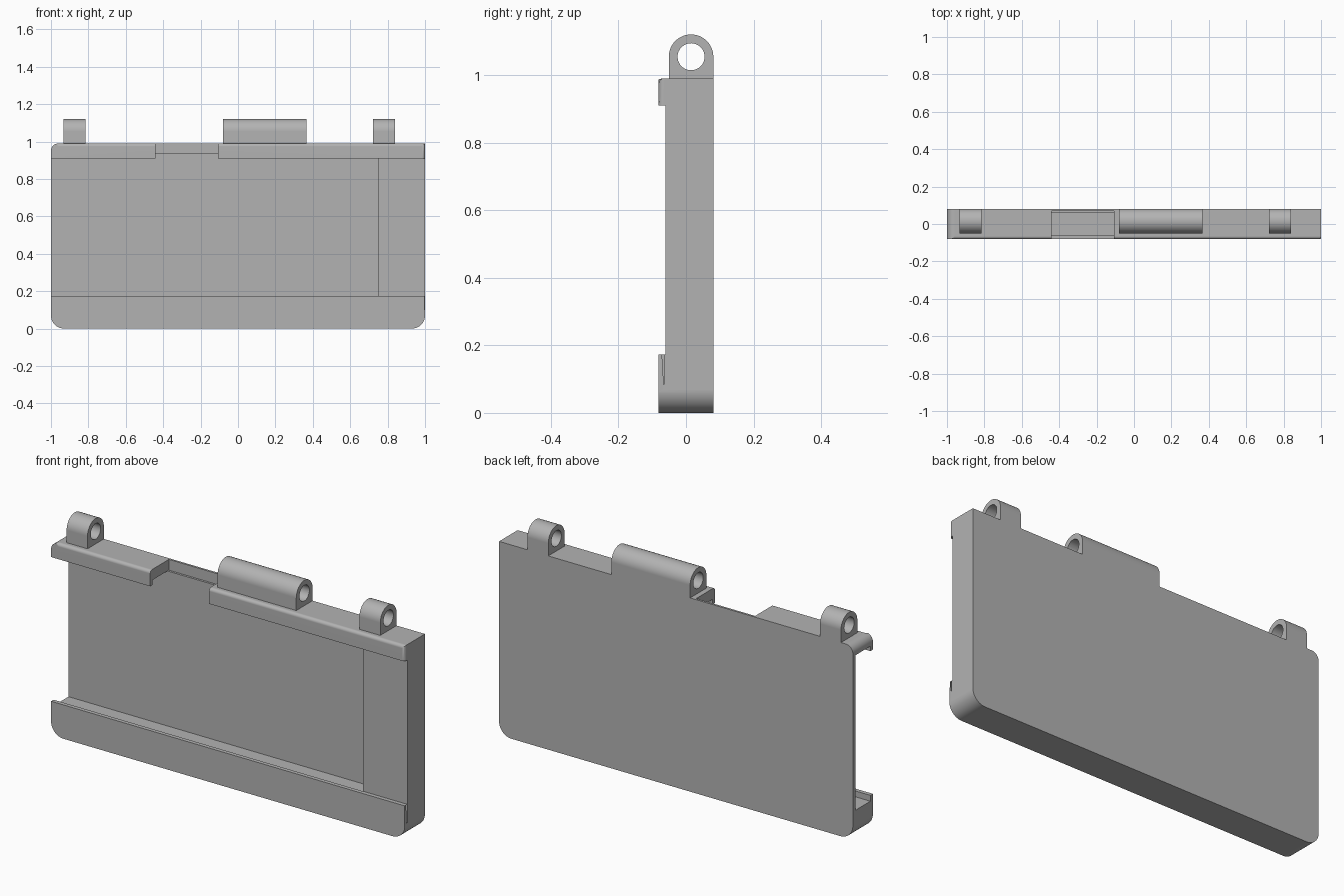
import bpy
import bmesh
from math import sin, cos, pi, radians
from mathutils import Vector

if "Cube" in bpy.data.objects:
    bpy.data.objects.remove(bpy.data.objects["Cube"])

grey = bpy.data.materials.new("plain_grey")
grey.use_nodes = True
grey.diffuse_color = (0.45, 0.45, 0.45, 1)
grey.node_tree.nodes["Principled BSDF"].inputs["Base Color"].default_value = grey.diffuse_color

FRONT, BACK, TOP = -0.081, 0.081, 0.99
LIP = -0.06          # inner face of the rails and face of the end block
PLATE = 0.059        # front face of the back plate


def arc(cx, cz, r, start, end, n):
    """Points of an arc in the XZ (or YZ) plane, angles in degrees."""
    steps = [radians(start + (end - start) * i / n) for i in range(n + 1)]
    return [(cx + r * cos(a), cz + r * sin(a)) for a in steps]


def finish(bm, name):
    bmesh.ops.recalc_face_normals(bm, faces=bm.faces)
    mesh = bpy.data.meshes.new(name)
    bm.to_mesh(mesh)
    bm.free()
    mesh.materials.append(grey)
    obj = bpy.data.objects.new(name, mesh)
    bpy.context.collection.objects.link(obj)
    return obj


def prism(points, vector):
    """Extrude a closed outline along a vector."""
    bm = bmesh.new()
    face = bm.faces.new([bm.verts.new(p) for p in points])
    ext = bmesh.ops.extrude_face_region(bm, geom=[face], use_keep_orig=True)
    moved = [g for g in ext["geom"] if isinstance(g, bmesh.types.BMVert)]
    bmesh.ops.translate(bm, verts=moved, vec=vector)
    bmesh.ops.recalc_face_normals(bm, faces=bm.faces)
    return bm


def box(x0, x1, y0, y1, z0, z1):
    outline = [(x0, y0, z0), (x1, y0, z0), (x1, y0, z1), (x0, y0, z1)]
    return finish(prism(outline, Vector((0, y1 - y0, 0))), "cutter")


def cut(obj, cutter):
    mod = obj.modifiers.new("cut", "BOOLEAN")
    mod.operation, mod.solver, mod.object = "DIFFERENCE", "EXACT", cutter
    bpy.ops.object.select_all(action="DESELECT")
    bpy.context.view_layer.objects.active = obj
    obj.select_set(True)
    bpy.ops.object.modifier_apply(modifier=mod.name)
    bpy.data.objects.remove(cutter)


def smooth(obj):
    bpy.ops.object.select_all(action="DESELECT")
    bpy.context.view_layer.objects.active = obj
    obj.select_set(True)
    bpy.ops.object.shade_smooth_by_angle(angle=radians(30))
    mod = obj.modifiers.new("flat_normals", "WEIGHTED_NORMAL")
    mod.keep_sharp = True


# Tray body: outline with rounded lower corners and one rounded upper corner
R, r = 0.07, 0.04
outline = (arc(-1 + R, R, R, 180, 270, 10) + arc(1 - R, R, R, 270, 360, 10)
           + [(1, TOP)] + arc(-1 + r, TOP - r, r, 90, 180, 8))
bm = prism([(x, FRONT, z) for x, z in outline], Vector((0, BACK - FRONT, 0)))

# Soft front edge along the top and the closed end
soft = []
for e in bm.edges:
    mid = (e.verts[0].co + e.verts[1].co) / 2
    if all(abs(v.co.y - FRONT) < 1e-4 for v in e.verts):
        if mid.z > TOP - 1e-3 or (mid.x > 0.999 and mid.z > R):
            soft.append(e)
bmesh.ops.bevel(bm, geom=soft, offset=0.016, segments=4, profile=0.5, affect="EDGES")
tray = finish(bm, "tray_body")

# Front window between the rails, sliding pocket open at one end, rail notch
cut(tray, box(-1.1, 1.1, -0.2, LIP, 0.173, 0.91))
cut(tray, box(-1.1, 0.75, LIP - 0.0005, PLATE, 0.143, 0.935))
cut(tray, box(-0.44, -0.107, -0.2, 0.07, 0.935, 1.1))
cut(tray, box(-0.44, -0.107, -0.2, PLATE - 0.0005, 0.88, 0.95))
smooth(tray)

# Hinge knuckles with a through bore
HY, HZ, HR, BORE = 0.015, 1.054, 0.066, 0.04
for name, x0, x1 in (("right_hinge_knuckle", -0.933, -0.815),
                     ("middle_hinge_knuckle", -0.08, 0.365),
                     ("left_hinge_knuckle", 0.722, 0.84)):
    profile = [(HY - HR, TOP - 0.002)] + arc(HY, HZ, HR, 180, 0, 24) + [(HY + HR, TOP - 0.002)]
    knuckle = finish(prism([(x0, y, z) for y, z in profile], Vector((x1 - x0, 0, 0))), name)
    ring = arc(HY, HZ, BORE, 0, 360, 32)[:-1]
    bore = prism([(x0 - 0.05, y, z) for y, z in ring], Vector((x1 - x0 + 0.1, 0, 0)))
    cut(knuckle, finish(bore, "cutter"))
    smooth(knuckle)
